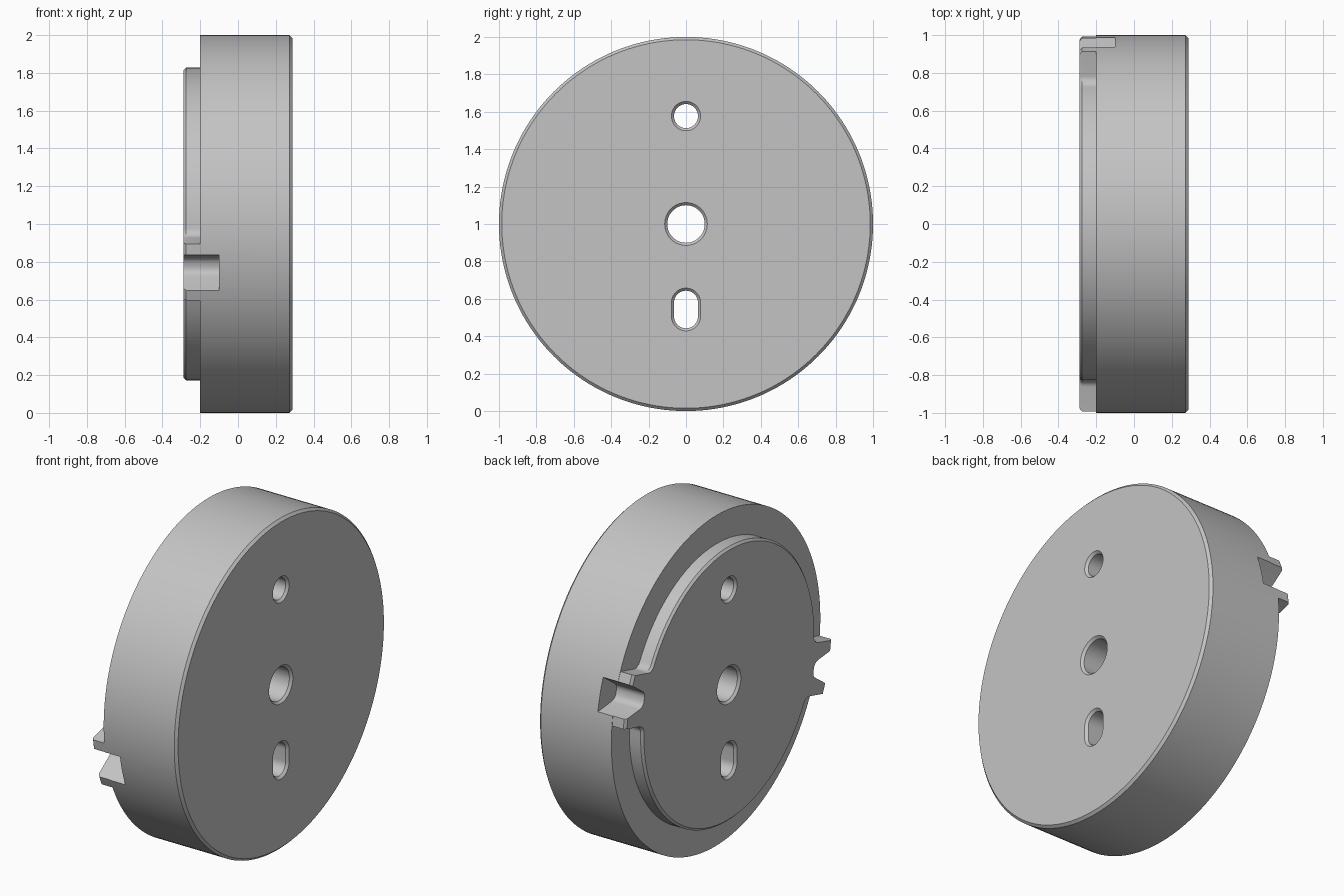
import bpy, bmesh
from math import sin, cos, pi, atan2, hypot, sqrt, radians

cube = bpy.data.objects.get("Cube")
if cube:
    bpy.data.objects.remove(cube, do_unlink=True)

HALF = 0.288          # half thickness along x
STEP = -0.2           # where the boss meets the disk
TILT = radians(15)    # lug axis below the horizontal

grey = bpy.data.materials.new("machined grey")
grey.use_nodes = True
grey.diffuse_color = (0.55, 0.55, 0.55, 1)
grey.node_tree.nodes["Principled BSDF"].inputs["Base Color"].default_value = (0.55, 0.55, 0.55, 1)


def loft(name, levels):
    """Closed solid through (x, outline) levels; outlines are (y, z) about the axis."""
    bm = bmesh.new()
    rings = [[bm.verts.new((x, y, z + 1)) for y, z in pts] for x, pts in levels]
    n = len(rings[0])
    for a, b in zip(rings, rings[1:]):
        for i in range(n):
            j = (i + 1) % n
            bm.faces.new((a[i], a[j], b[j], b[i]))
    bm.faces.new(rings[0][::-1])
    bm.faces.new(rings[-1])
    bmesh.ops.recalc_face_normals(bm, faces=bm.faces)
    mesh = bpy.data.meshes.new(name)
    bm.to_mesh(mesh)
    bm.free()
    mesh.materials.append(grey)
    obj = bpy.data.objects.new(name, mesh)
    bpy.context.collection.objects.link(obj)
    return obj


def arc(cx, cy, r, a0, a1, n):
    return [(cx + r * cos(a0 + (a1 - a0) * i / n),
             cy + r * sin(a0 + (a1 - a0) * i / n)) for i in range(n + 1)]


def stadium(r, half_len, zc):
    return (arc(0, zc + half_len, r, 0, pi, 24) +
            arc(0, zc - half_len, r, pi, 2 * pi, 24))


def circle(r):
    return arc(0, 0, r, 0, 2 * pi, 160)[:-1]


def turn(pts, a):
    return [(u * cos(a) - v * sin(a), u * sin(a) + v * cos(a)) for u, v in pts]


def scaled(pts, k):
    return [(u * k, v * k) for u, v in pts]


def combine(target, other, operation):
    mod = target.modifiers.new(operation.lower(), "BOOLEAN")
    mod.operation = operation
    mod.solver = "EXACT"
    mod.object = other
    bpy.context.view_layer.objects.active = target
    bpy.ops.object.modifier_apply(modifier=mod.name)
    bpy.data.objects.remove(other, do_unlink=True)


# Main disk with a chamfered outer face
disk = loft("disk_body", [(STEP, circle(1)), (HALF - 0.015, circle(1)),
                          (HALF, circle(0.985))])

# Raised boss outline: a circle with two filleted lugs on opposite sides
R, LUG, FIL, TIP = 0.828, 0.155, 0.05, 0.998
fv = LUG + FIL
fu = sqrt((R + FIL) ** 2 - fv ** 2)
start = atan2(fv, fu)
fillet = arc(fu, fv, FIL, -pi / 2, start - pi, 8)
tip = atan2(LUG, sqrt(TIP ** 2 - LUG ** 2))
half = ([(u, -v) for u, v in fillet[::-1]] +
        arc(0, 0, TIP, -tip, tip, 10) + fillet +
        arc(0, 0, R, start, pi - start, 70)[1:-1])
outline = turn(half, TILT) + turn(half, TILT + pi)
boss = loft("boss", [(-HALF, scaled(outline, 0.984)), (-HALF + 0.013, outline),
                     (STEP + 0.02, outline)])
combine(disk, boss, "UNION")

# Tapered key slots through the lugs and into the rim
side = [(1.1, 0.137), (0.872, 0.052), (0.855, 0.043), (0.845, 0.031), (0.84, 0.015)]
key = side + [(u, -v) for u, v in side[::-1]]
for a in (TILT, TILT + pi):
    combine(disk, loft("slot_cutter", [(-0.4, turn(key, a)), (-0.1, turn(key, a))]),
            "DIFFERENCE")

# Through holes, chamfered on both faces: radius, half length, height from axis
for r, length, zc in ((0.1, 0, 0), (0.064, 0, 0.577), (0.064, 0.036, -0.457)):
    c, over = 0.014, 0.02
    wide, narrow = stadium(r + c + over, length + 0.0005, zc), stadium(r, length + 0.0005, zc)
    cutter = loft("hole_cutter", [(-HALF - over, wide), (-HALF + c, narrow),
                                  (HALF - c, narrow), (HALF + over, wide)])
    combine(disk, cutter, "DIFFERENCE")

# Smooth walls with crisp edges
bpy.ops.object.select_all(action="DESELECT")
disk.select_set(True)
bpy.context.view_layer.objects.active = disk
bpy.ops.object.shade_smooth_by_angle(angle=radians(25))
